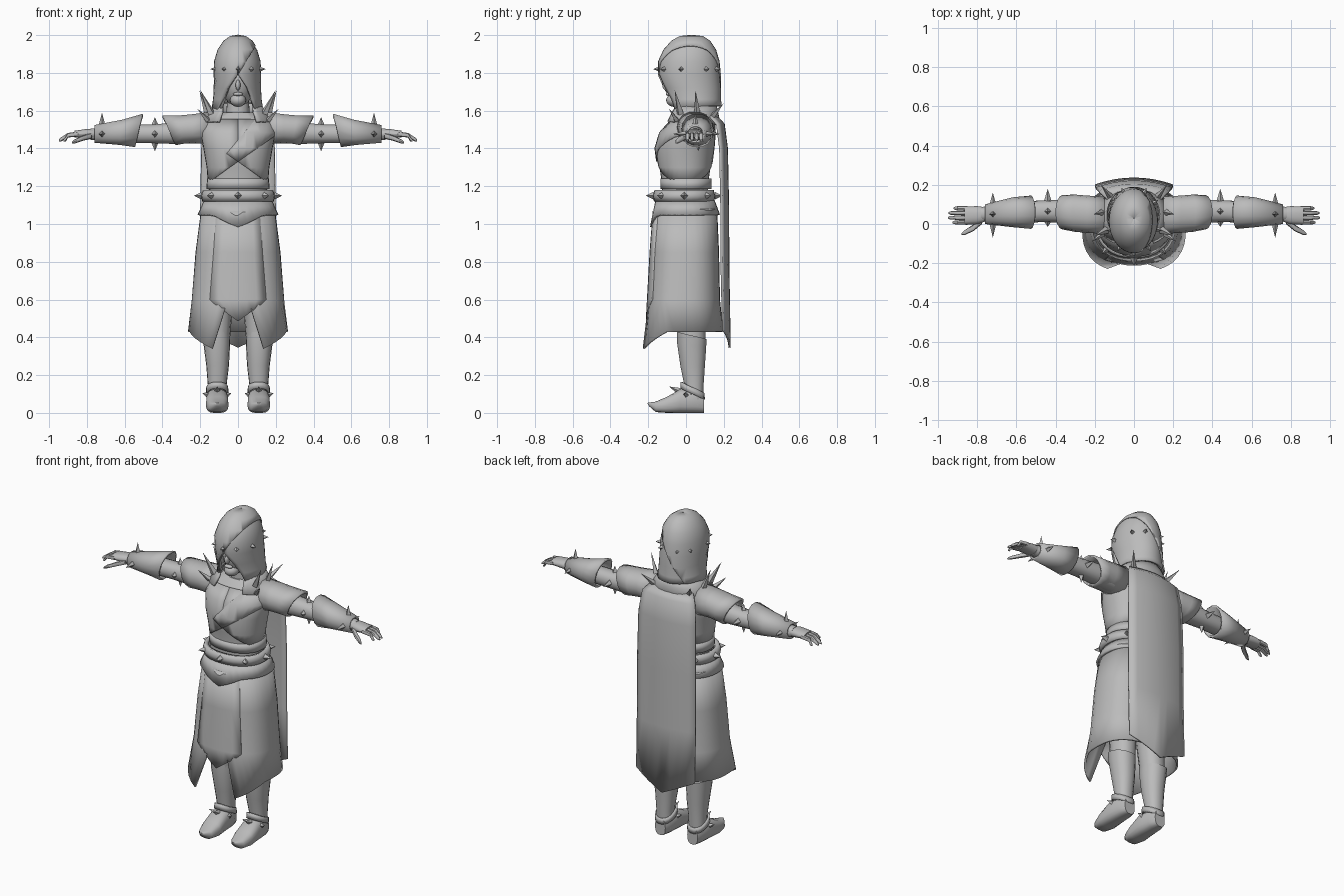
import bpy, bmesh, math
from mathutils import Vector

if "Cube" in bpy.data.objects:
    bpy.data.objects.remove(bpy.data.objects["Cube"])

grey = bpy.data.materials.new("plain_grey")
grey.diffuse_color = (0.5, 0.5, 0.5, 1)
grey.use_nodes = True
grey.node_tree.nodes["Principled BSDF"].inputs["Base Color"].default_value = grey.diffuse_color


def finish(name, bm, thick=0, angle=40):
    bmesh.ops.remove_doubles(bm, verts=bm.verts, dist=0.0004)
    bmesh.ops.recalc_face_normals(bm, faces=bm.faces)
    me = bpy.data.meshes.new(name)
    bm.to_mesh(me)
    bm.free()
    me.materials.append(grey)
    ob = bpy.data.objects.new(name, me)
    bpy.context.collection.objects.link(ob)
    bpy.ops.object.select_all(action='DESELECT')
    ob.select_set(True)
    bpy.context.view_layer.objects.active = ob
    bpy.ops.object.shade_smooth_by_angle(angle=math.radians(angle))
    if thick:
        mod = ob.modifiers.new("thickness", 'SOLIDIFY')
        mod.thickness = thick
        mod.offset = -1
    return ob


def skin(rings, closed=True, cap=False):
    """Bridge equal-length rings of points with quads."""
    bm = bmesh.new()
    vs = [[bm.verts.new(p) for p in r] for r in rings]
    n = len(vs[0])
    for a, b in zip(vs, vs[1:]):
        for i in range(n if closed else n - 1):
            j = (i + 1) % n
            bm.faces.new((a[i], a[j], b[j], b[i]))
    if cap:
        bm.faces.new(vs[0])
        bm.faces.new(vs[-1])
    return bm


def power(v, p):
    return math.copysign(abs(v) ** p, v)


def shell(rows, n=32, p=0.9, cap=False):
    """Upright shell; rows are (z or z(angle), cy, rx, ry, front gap angle)."""
    rings = []
    for z, cy, rx, ry, gap in rows:
        ring = []
        for i in range(n + 1):
            a = gap + (2 * math.pi - 2 * gap) * i / n
            h = z(min(a, 2 * math.pi - a)) if callable(z) else z
            ring.append((rx * power(math.sin(a), p), cy - ry * power(math.cos(a), p), h))
        rings.append(ring[:-1] if cap else ring)
    return skin(rings, cap, cap)


def loft(axis, rows, side=1, n=14, p=0.9, cap=True):
    """Limb along an axis; rows are (position, c1, c2, r1, r2, skew)."""
    rings = []
    for pos, c1, c2, r1, r2, skew in rows:
        ring = []
        for i in range(n):
            a = 2 * math.pi * i / n
            u, v = c1 + r1 * power(math.cos(a), p), c2 + r2 * power(math.sin(a), p)
            q = pos + skew * math.sin(a)
            x, y, z = {'x': (q, u, v), 'y': (u, q, v), 'z': (u, v, q)}[axis]
            ring.append((x * side, y, max(z, 0)))
        rings.append(ring)
    return skin(rings, True, cap)


def cut(bm, point, normal):
    """Remove everything on the normal side of a plane."""
    bmesh.ops.bisect_plane(bm, geom=bm.verts[:] + bm.edges[:] + bm.faces[:],
                           plane_co=point, plane_no=normal, clear_outer=True)


def inflate(bm, d):
    bmesh.ops.remove_doubles(bm, verts=bm.verts, dist=0.0004)
    bmesh.ops.recalc_face_normals(bm, faces=bm.faces)
    bm.normal_update()
    for v, nrm in [(v, v.normal.copy()) for v in bm.verts]:
        v.co += nrm * d


def spikes(name, items, sides=4):
    """Pointed studs; items are (base, tip, radius)."""
    bm = bmesh.new()
    for base, tip, r in items:
        b, t = Vector(base), Vector(tip)
        q = (t - b).to_track_quat('Z', 'Y')
        ring = [bm.verts.new(b + q @ Vector((r * math.cos(k * math.tau / sides),
                r * math.sin(k * math.tau / sides), 0))) for k in range(sides)]
        top = bm.verts.new(t)
        bm.faces.new(ring)
        for k in range(sides):
            bm.faces.new((ring[k], ring[(k + 1) % sides], top))
    finish(name, bm, angle=20)


def ball(name, loc, scale):
    bm = bmesh.new()
    bmesh.ops.create_uvsphere(bm, u_segments=20, v_segments=14, radius=1)
    for v in bm.verts:
        v.co = Vector([l + s * c for l, s, c in zip(loc, scale, v.co)])
    finish(name, bm)


# Torso, with wrapped jacket layers on top
torso_rows = [(1.06, 0, .175, .135, 0), (1.2, -.005, .15, .12, 0), (1.3, -.005, .158, .135, 0),
              (1.4, -.005, .175, .148, 0), (1.48, .01, .19, .14, 0), (1.55, .035, .175, .11, 0),
              (1.59, .045, .10, .08, 0)]
finish("torso", shell(torso_rows, cap=True))
for side, label in ((1, "left"), (-1, "right")):
    bm = shell(torso_rows[1:-1])
    inflate(bm, .008)
    cut(bm, (0, 0, 0), (-side, 0, 0))
    cut(bm, (0, 0, 1.33), (-.57 * side, 0, -.82))
    finish(label + "_jacket", bm, .008)
bm = shell(torso_rows[1:-1])
inflate(bm, .014)
cut(bm, (0, 0, 0), (0, 1, 0))
cut(bm, (0, 0, 1.445), (-.764, 0, .645))
cut(bm, (0, 0, 1.33), (-.57, 0, -.82))
cut(bm, (0, 0, 1.33), (.57, 0, -.82))
finish("wrap_panel", bm, .008)
finish("waist_wrap", shell([(1.185, 0, .168, .136, 0), (1.24, 0, .163, .136, 0)]), .02)

# Head, hood and collar
finish("neck", loft('z', [(1.5, 0, .04, .07, .07, 0), (1.68, 0, .03, .055, .06, 0)]))
ball("head", (0, .015, 1.755), (.088, .115, .14))
ball("nose", (0, -.105, 1.735), (.013, .02, .028))
ball("lips", (0, -.092, 1.688), (.027, .015, .01))
ball("chin", (0, -.06, 1.655), (.042, .045, .035))
hood_rows = [(lambda a: 1.595 + .03 * min(1, max(0, a - .8)), .045, .132, .145, .8),
             (1.66, .04, .125, .145, .62), (1.72, .03, .122, .155, .42), (1.79, .018, .122, .16, .02),
             (1.86, .015, .12, .156, 0), (1.92, .02, .102, .133, 0), (1.965, .025, .072, .098, 0),
             (1.988, .028, .04, .06, 0), (1.995, .03, .001, .001, 0)]
finish("hood", shell(hood_rows, p=1), .012)
bm = shell(hood_rows, p=1)
inflate(bm, .007)
cut(bm, (.04, 0, 1.855), (.855, 0, -.52))
finish("hood_fold", bm, .008)
finish("collar", shell([(lambda a: 1.545 - .03 * (a / math.pi) ** 3, .035, .195, .15, .5),
                        (1.595, .04, .15, .13, .55), (1.64, .04, .118, .118, .75)]), .012)

# Belt and hip sash
finish("belt", shell([(1.12, -.01, .19, .16, 0), (1.15, -.01, .195, .165, 0),
                      (1.18, -.01, .186, .157, 0)]), .025)
finish("hip_sash", shell([(1.125, -.005, .18, .157, 0),
                          (lambda a: 1.05 - .065 * max(0, 1 - a / .65), -.005, .214, .185, 0)]), .015)

# Skirt, open at the front, and the pointed front panel
finish("skirt", shell([(1.08, 0, .195, .165, .02), (.85, -.005, .225, .18, .06),
                       (.6, -.01, .245, .19, .15),
                       (lambda a: .335 + .095 * min(1, max(0, a - .4) / .9), -.025, .265, .222, .45)],
                      p=.8), .012)
rows = []
for z, y, w in ((1.07, -.176, .115), (.85, -.193, .13), (.6, -.207, .15), (None, -.213, .125)):
    rows.append([(w * t, y + .025 * t * t, z or .485 + .09 * abs(t)) for t in (-1, -.66, -.33, 0, .33, .66, 1)])
finish("front_panel", skin(rows, False), .01)

# Cape
rows = []
for z, y, w in ((1.575, .165, .14), (1.53, .205, .18), (1.4, .222, .195), (1.1, .228, .2),
                (.75, .23, .2), (None, .237, .2)):
    rows.append([(w * t, y - .035 * t * t, z or .44 - .095 * (1 - abs(t)))
                 for t in (-1, -.75, -.5, -.25, 0, .25, .5, .75, 1)])
finish("cape", skin(rows, False), .012)

for s, label in ((1, "left"), (-1, "right")):
    # Arm, sleeve and gauntlet
    finish(label + "_arm", loft('x', [(.15, .05, 1.49, .07, .065, 0), (.35, .065, 1.48, .06, .057, 0),
           (.46, .065, 1.477, .055, .05, 0), (.6, .06, 1.477, .055, .05, 0),
           (.78, .05, 1.475, .036, .03, 0)], s))
    finish(label + "_sleeve", loft('x', [(.15, .045, 1.508, .095, .088, 0), (.24, .05, 1.505, .095, .078, 0),
           (.3, .055, 1.5, .095, .076, .015), (.365, .06, 1.495, .088, .08, .035)], s, cap=False), .012)
    finish(label + "_gauntlet", loft('x', [(.525, .06, 1.495, .085, .09, -.02), (.62, .06, 1.485, .076, .068, -.005),
           (.76, .05, 1.477, .05, .048, 0)], s, cap=False), .012)
    # Hand with fingers and thumb
    finish(label + "_palm", loft('x', [(.75, .05, 1.475, .034, .027, 0), (.80, .045, 1.478, .046, .026, 0),
           (.865, .043, 1.476, .046, .018, 0)], s))
    for k, (y, end) in enumerate(((.008, .925), (.032, .948), (.056, .945), (.08, .92))):
        finish(f"{label}_finger_{k + 1}", loft('x', [(.85, y, 1.476, .012, .013, 0),
               (.9, y, 1.47, .011, .012, 0), (end - .01, y, 1.448, .009, .01, 0),
               (end, y, 1.442, .004, .005, 0)], s, n=8))
    finish(label + "_thumb", loft('x', [(.775, .02, 1.467, .02, .016, 0), (.82, -.02, 1.455, .017, .014, 0),
           (.865, -.045, 1.437, .012, .011, 0), (.88, -.052, 1.43, .004, .005, 0)], s, n=8))
    # Leg, boot shaft, foot and ankle strap
    finish(label + "_leg", loft('z', [(.3, .11, .035, .06, .068, 0), (.6, .1, .02, .075, .085, 0),
           (1.05, .085, 0, .085, .1, 0)], s))
    finish(label + "_boot", loft('z', [(.04, .11, .045, .05, .045, 0), (.15, .11, .042, .05, .052, 0),
           (.25, .108, .035, .06, .066, 0), (.36, .112, .03, .07, .078, -.01),
           (.41, .115, .03, .072, .08, -.02)], s, n=18))
    finish(label + "_foot", loft('y', [(.095, .11, .05, .035, .05, 0), (.05, .11, .06, .053, .06, 0),
           (-.03, .11, .062, .058, .064, 0), (-.1, .11, .042, .06, .044, 0),
           (-.16, .11, .032, .044, .028, 0), (-.195, .11, .045, .015, .01, 0),
           (-.203, .11, .05, .003, .003, 0)], s, n=18, p=.75))
    finish(label + "_ankle_strap", loft('z', [(.1, .11, .035, .06, .066, -.03),
           (.135, .11, .035, .058, .064, -.03)], s, n=18, cap=False), .01)
    # Spikes on shoulder, arm and ankle
    spikes(label + "_shoulder_spikes", [((.14 * s, -.03, 1.585), (.2 * s, -.06, 1.71), .02),
           ((.16 * s, .06, 1.58), (.205 * s, .05, 1.71), .018),
           ((.16 * s, -.05, 1.55), (.215 * s, -.09, 1.61), .016),
           ((.12 * s, .14, 1.57), (.17 * s, .2, 1.64), .016)])
    spikes(label + "_arm_spikes", [((.44 * s, .065, 1.52), (.44 * s, .065, 1.565), .02),
           ((.44 * s, .065, 1.435), (.44 * s, .065, 1.385), .02),
           ((.44 * s, .115, 1.477), (.44 * s, .18, 1.477), .02),
           ((.44 * s, .015, 1.477), (.44 * s, -.015, 1.477), .02),
           ((.72 * s, .05, 1.525), (.72 * s, .05, 1.59), .017),
           ((.72 * s, .1, 1.477), (.72 * s, .16, 1.477), .017),
           ((.72 * s, 0, 1.477), (.72 * s, -.07, 1.477), .017)])
    spikes(label + "_boot_spikes", [((.11 * s, -.035, .115), (.11 * s, -.09, .14), .018),
           ((.06 * s, 0, .095), (.035 * s, -.01, .105), .015),
           ((.16 * s, 0, .095), (.19 * s, -.01, .105), .015)])


# Spikes ringing the hood and the belt
def ring_spikes(name, z, cy, rx, ry, angles, length, r):
    items = []
    for d in angles:
        a = math.radians(d)
        u = Vector((math.sin(a), -math.cos(a), 0))
        b = Vector((rx * u.x, cy + ry * u.y, z))
        items.append((b, b + u * length, r))
    spikes(name, items)


ring_spikes("hood_spikes", 1.82, .015, .121, .158, (0, 35, 75, 125, 155, 205, 235, 285, 325), .03, .014)
ring_spikes("belt_spikes", 1.15, -.01, .193, .163, range(0, 360, 45), .04, .02)
